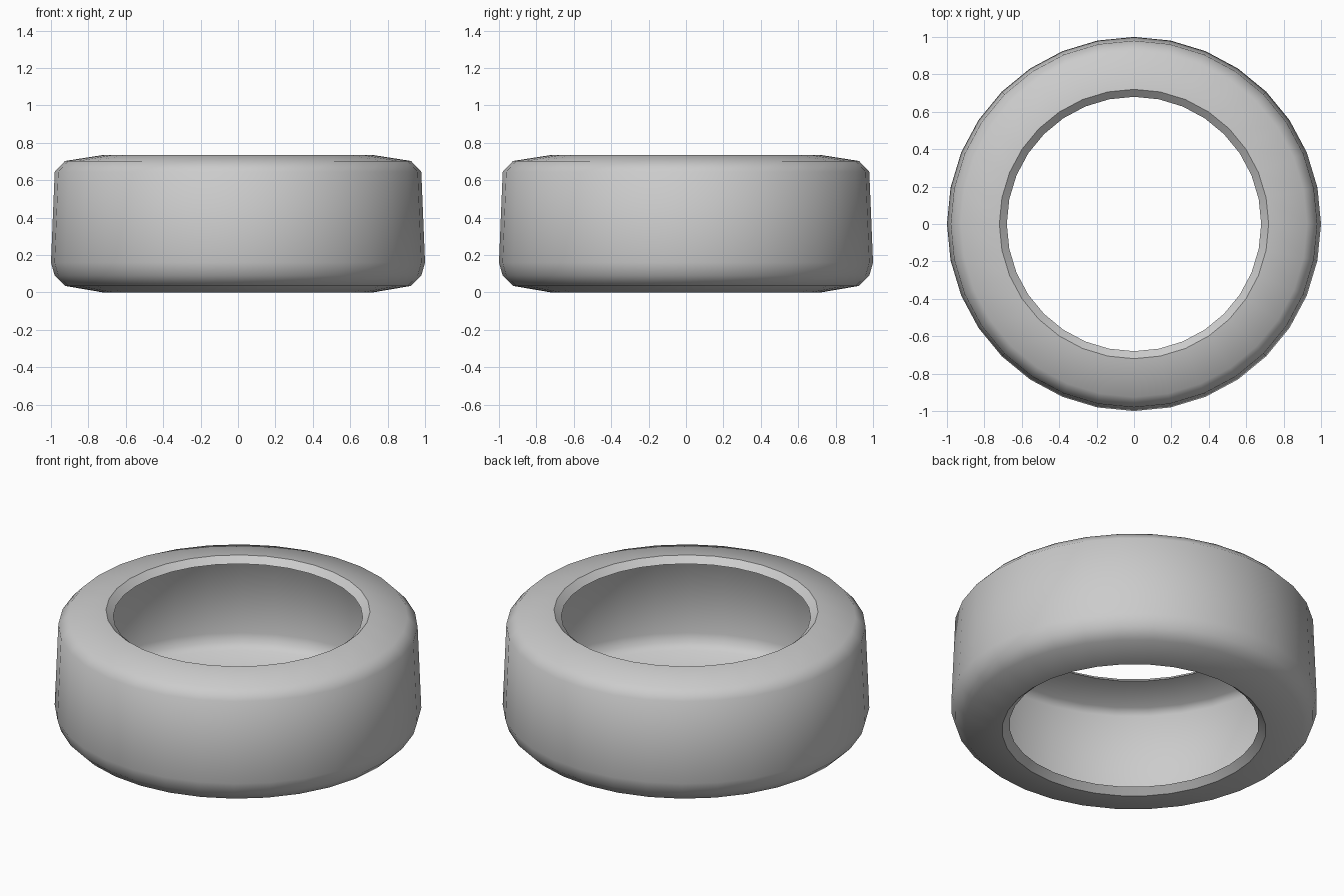
import bpy, bmesh, math

if "Cube" in bpy.data.objects:
    bpy.data.objects.remove(bpy.data.objects["Cube"])

SIDES = 32

# Closed cross-section (radius, height): outer shell, then hollow inside
profile = [
    (0.72, 0.0), (0.925, 0.035), (0.98, 0.09), (1.0, 0.16),
    (0.98, 0.645), (0.925, 0.703), (0.72, 0.735),
    (0.68, 0.70), (0.90, 0.66), (0.935, 0.625),
    (0.95, 0.16), (0.935, 0.11), (0.90, 0.078), (0.68, 0.035),
]

# Tyre: spin the cross-section round z
bm = bmesh.new()
rings = []
for i in range(SIDES):
    a = 2 * math.pi * i / SIDES
    rings.append([bm.verts.new((r * math.cos(a), r * math.sin(a), z)) for r, z in profile])
n = len(profile)
for i in range(SIDES):
    a, b = rings[i], rings[(i + 1) % SIDES]
    for j in range(n):
        k = (j + 1) % n
        bm.faces.new((a[j], b[j], b[k], a[k]))
bmesh.ops.recalc_face_normals(bm, faces=bm.faces)

mesh = bpy.data.meshes.new("tyre")
bm.to_mesh(mesh)
bm.free()
tyre = bpy.data.objects.new("tyre", mesh)
bpy.context.collection.objects.link(tyre)

# Smooth surfaces, crisp edges at the bead lips
bpy.context.view_layer.objects.active = tyre
tyre.select_set(True)
bpy.ops.object.shade_smooth_by_angle(angle=math.radians(45))
